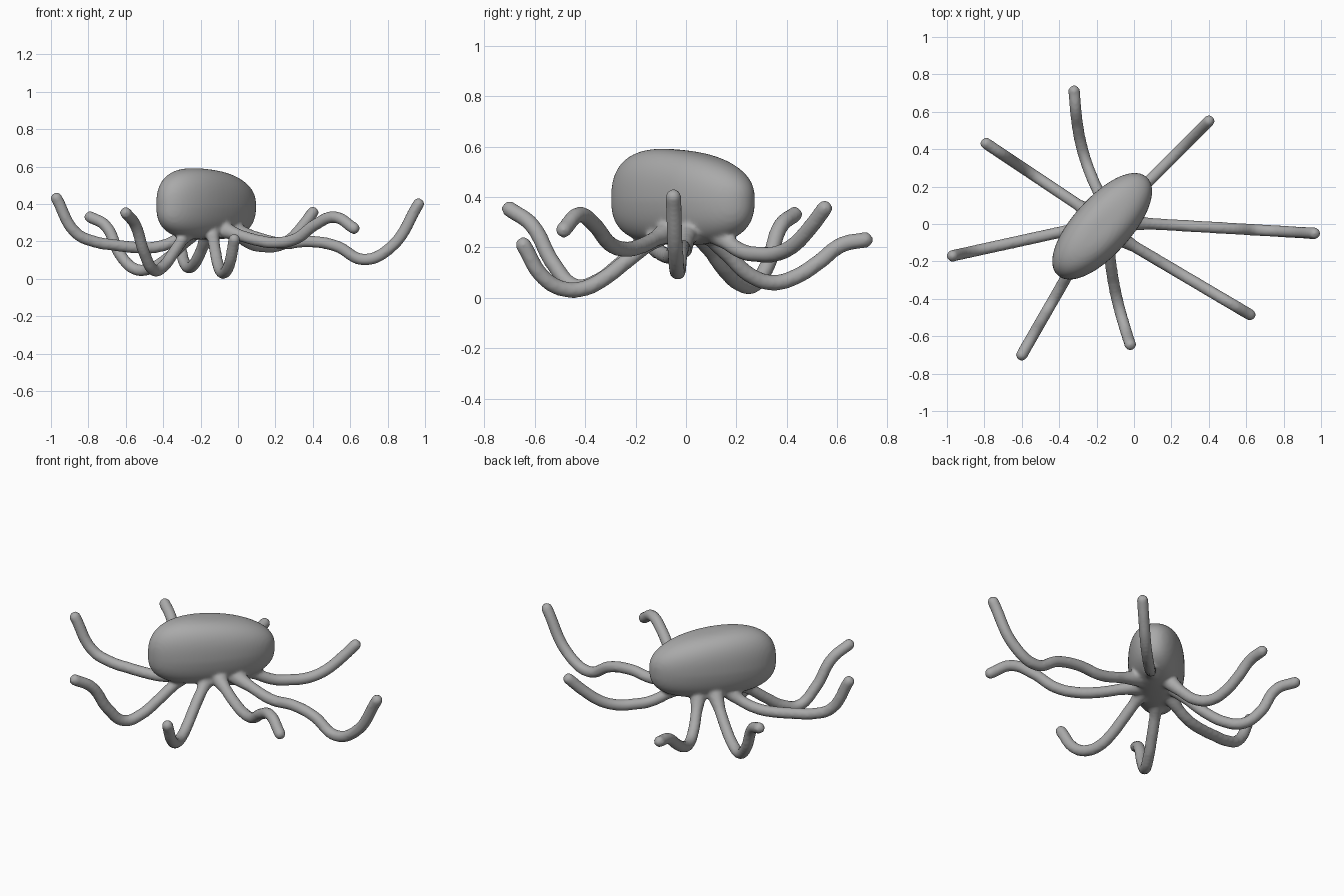
import bpy, bmesh, math
from mathutils import Vector

if "Cube" in bpy.data.objects:
    bpy.data.objects.remove(bpy.data.objects["Cube"])

skin = bpy.data.materials.new("grey skin")
skin.diffuse_color = (0.4, 0.4, 0.4, 1)
skin.use_nodes = True
skin.node_tree.nodes["Principled BSDF"].inputs["Base Color"].default_value = skin.diffuse_color
RADIUS = 0.032


def spow(v, e):
    return math.copysign(abs(v) ** e, v)


# Body: rounded-box ellipsoid lying diagonally, taller towards the front
def make_body():
    bm = bmesh.new()
    bmesh.ops.create_uvsphere(bm, u_segments=64, v_segments=40, radius=1)
    ax = Vector((0.67, 0.74, 0))
    side = Vector((0.74, -0.67, 0))
    for v in bm.verts:
        lat = math.asin(max(-1, min(1, v.co.z)))
        lon = math.atan2(v.co.y, v.co.x)
        c = spow(math.cos(lat), 0.68)
        u = c * spow(math.cos(lon), 0.95)
        s = c * spow(math.sin(lon), 0.95)
        w = spow(math.sin(lat), 0.75)
        top = 0.2 - 0.035 * u - 0.02 * u * u
        z = 0.385 + w * (top if w > 0 else 0.175)
        width = 0.155 * (1 - 0.12 * max(0, -w))
        p = ax * (0.355 * u) + side * (width * s)
        v.co = (p.x - 0.17, p.y - 0.012, z)
    mesh = bpy.data.meshes.new("body")
    bm.to_mesh(mesh)
    bm.free()
    ob = bpy.data.objects.new("body", mesh)
    bpy.context.collection.objects.link(ob)
    return ob


# Tentacle: tube over a nearly straight ground line with evenly spaced heights,
# flared at the root and closed by a round tip
def make_tentacle(name, root, tip, bow, heights):
    root, tip = Vector(root), Vector(tip)
    d = (tip - root).normalized()
    left = Vector((-d.y, d.x))
    cu = bpy.data.curves.new(name, 'CURVE')
    cu.dimensions = '3D'
    cu.bevel_depth = RADIUS
    cu.bevel_resolution = 4
    cu.resolution_u = 8
    cu.use_fill_caps = True
    sp = cu.splines.new('BEZIER')
    n = len(heights) - 1
    sp.bezier_points.add(n)
    for i, (bp, z) in enumerate(zip(sp.bezier_points, heights)):
        t = i / n
        p = root.lerp(tip, t) + left * bow * math.sin(math.pi * t)
        bp.co = (p.x, p.y, z)
        bp.handle_left_type = bp.handle_right_type = 'AUTO'
        bp.radius = 1.6 if i == 0 else 1.0
    ob = bpy.data.objects.new(name, cu)
    bpy.context.collection.objects.link(ob)
    bpy.ops.mesh.primitive_uv_sphere_add(segments=16, ring_count=10, radius=RADIUS,
                                         location=(tip.x, tip.y, heights[-1]))
    return [ob, bpy.context.object]


ROOT_Z = 0.27
# name: root, tip, sideways bow, heights after the root
tentacles = {
    "right": ((-.06, .01), (.965, -.05), 0, (.225, .19, .2, .175, .103, .17, .40)),
    "front_right": ((-.1, -.06), (.62, -.485), 0, (.235, .205, .193, .215, .29, .33, .27)),
    "front": ((-.14, -.07), (-.02, -.645), -.02, (.21, .145, .08, .038, .035, .08, .21)),
    "front_left": ((-.25, -.09), (-.6, -.7), 0, (.205, .13, .065, .045, .135, .29, .352)),
    "left": ((-.24, -.01), (-.97, -.17), 0, (.2, .168, .168, .18, .197, .245, .43)),
    "back_left": ((-.22, .05), (-.79, .43), 0, (.18, .105, .057, .05, .125, .285, .33)),
    "back": ((-.15, .09), (-.32, .71), .04, (.165, .087, .06, .083, .14, .21, .23)),
    "back_right": ((-.05, .1), (.4, .55), 0, (.22, .182, .172, .175, .205, .27, .355)),
}

# Fuse body and tentacles into one smooth skin
body = make_body()
parts = [body]
for name, (root, tip, bow, heights) in tentacles.items():
    parts += make_tentacle(name + "_tentacle", root, tip, bow, (ROOT_Z,) + heights)
bpy.ops.object.select_all(action='DESELECT')
for ob in parts:
    ob.select_set(True)
bpy.context.view_layer.objects.active = body
bpy.ops.object.convert(target='MESH')
bpy.context.view_layer.objects.active = body
bpy.ops.object.join()
octopus = bpy.context.object
octopus.name = "octopus_body_and_tentacles"
rm = octopus.modifiers.new("fuse", 'REMESH')
rm.mode = 'VOXEL'
rm.voxel_size = 0.01
sm = octopus.modifiers.new("soften", 'SMOOTH')
sm.factor = 0.5
sm.iterations = 6
for m in ("fuse", "soften"):
    bpy.ops.object.modifier_apply(modifier=m)
octopus.data.materials.clear()
octopus.data.materials.append(skin)
bpy.ops.object.shade_smooth()
